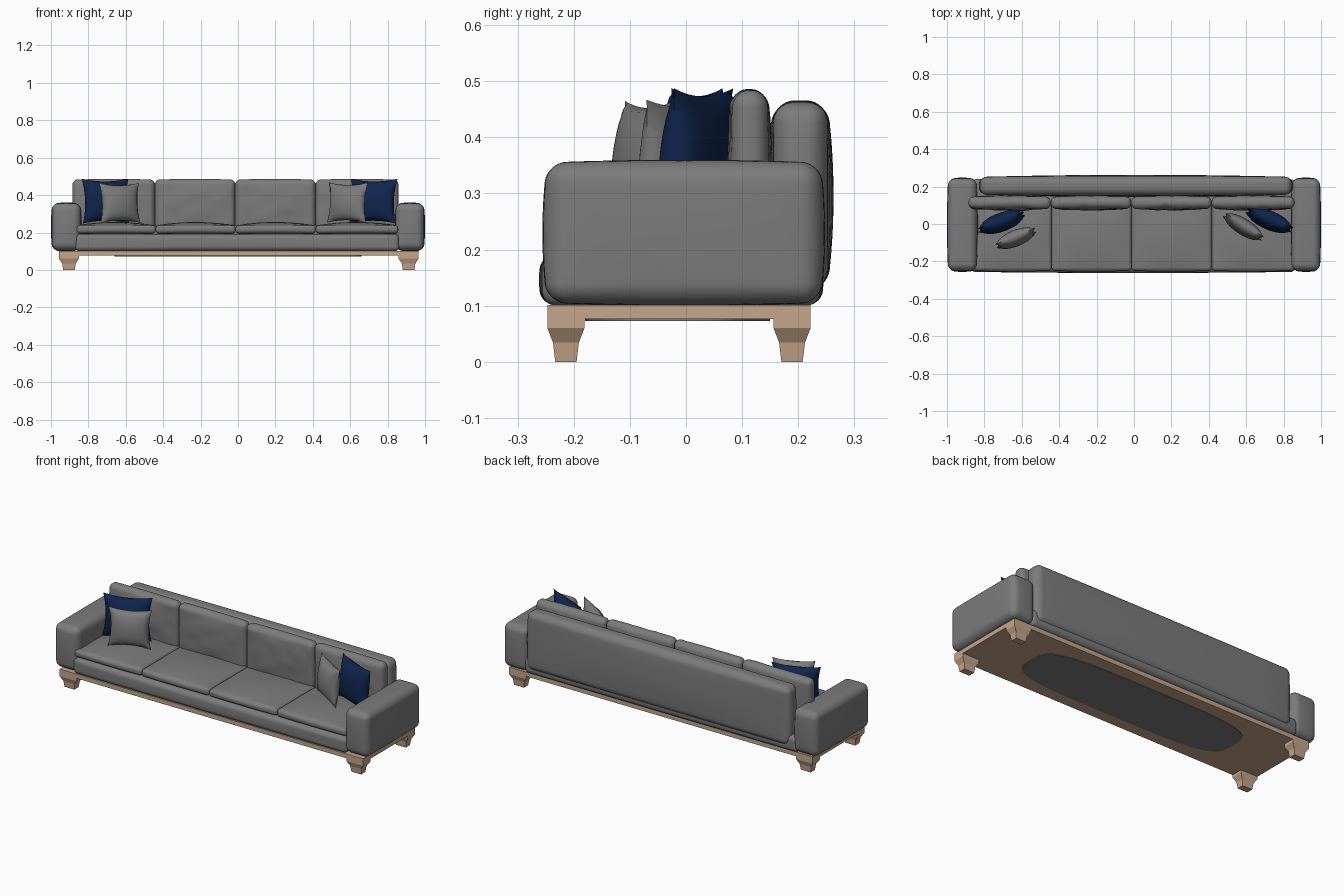
import bpy, bmesh, math
from mathutils import Vector, Matrix, noise

if "Cube" in bpy.data.objects:
    bpy.data.objects.remove(bpy.data.objects["Cube"])


def material(name, rgb):
    m = bpy.data.materials.new(name)
    m.diffuse_color = (*rgb, 1)
    m.use_nodes = True
    m.node_tree.nodes["Principled BSDF"].inputs["Base Color"].default_value = m.diffuse_color
    return m


GREY = material("grey_fabric", (0.2, 0.2, 0.2))
BLUE = material("navy_fabric", (0.005, 0.018, 0.075))
WOOD = material("light_wood", (0.56, 0.38, 0.26))


def finish(name, bm, mat, angle=40):
    bmesh.ops.recalc_face_normals(bm, faces=bm.faces)
    me = bpy.data.meshes.new(name)
    bm.to_mesh(me)
    bm.free()
    me.materials.append(mat)
    ob = bpy.data.objects.new(name, me)
    bpy.context.collection.objects.link(ob)
    bpy.context.view_layer.objects.active = ob
    ob.select_set(True)
    bpy.ops.object.shade_smooth_by_angle(angle=math.radians(angle))
    ob.select_set(False)
    return ob


def soft_box(name, lo, hi, r, puff=(0, 0, 0), mat=GREY, wrinkle=0.0):
    """Rounded box whose faces swell by puff along each axis."""
    lo, hi = Vector(lo), Vector(hi)
    mid, half = (lo + hi) / 2, (hi - lo) / 2
    half -= Vector(puff)
    r = min(r, min(half) * 0.98)
    corner, flat = 4, 10
    n = 2 * corner + flat
    bm = bmesh.new()
    bmesh.ops.create_cube(bm, size=2)
    bmesh.ops.subdivide_edges(bm, edges=bm.edges[:], cuts=n - 1, use_grid_fill=True)

    def tick(t, h):
        k = (t + 1) / 2 * n - n / 2
        a, inner = abs(k), h - r
        if a <= flat / 2:
            p = inner * a / (flat / 2)
        else:
            p = inner + r * math.tan((a - flat / 2) / corner * math.pi / 4)
        return math.copysign(p, k)

    for v in bm.verts:
        p = Vector([tick(v.co[i], half[i]) for i in range(3)])
        core = Vector([max(-(half[i] - r), min(half[i] - r, p[i])) for i in range(3)])
        d = p - core
        if d.length > 1e-7:
            p = core + d.normalized() * r
        u = [max(-1, min(1, p[i] / half[i])) for i in range(3)]
        swell = Vector()
        for i in range(3):
            j, k = (i + 1) % 3, (i + 2) % 3
            swell[i] = puff[i] * u[i] * (1 - u[j] ** 2) * (1 - u[k] ** 2)
        p += swell
        if wrinkle and u[1] < 0:
            p.y += wrinkle * noise.noise((p + mid) * 16) * (1 - u[0] ** 4)
        v.co = mid + p
    return finish(name, bm, mat)


def pillow(name, centre, size, height, thick, turn, lean, mat):
    """Square throw pillow with pinched corners and a sharp seam."""
    bm = bmesh.new()
    n = 16
    for side in (-1, 1):
        g = bmesh.ops.create_grid(bm, x_segments=n, y_segments=n, size=1)
        for v in g["verts"]:
            u, w = v.co.x, v.co.y
            t = (max(0, 1 - u * u) * max(0, 1 - w * w)) ** 0.55
            v.co = ((u * (1 - 0.12 * (1 - w * w) * u * u)) * size / 2,
                    side * t * thick / 2,
                    (w * (1 - 0.12 * (1 - u * u) * w * w)) * height / 2)
    bmesh.ops.remove_doubles(bm, verts=bm.verts, dist=1e-5)
    rot = Matrix.Rotation(math.radians(turn), 4, 'Z') @ Matrix.Rotation(math.radians(lean), 4, 'X')
    bmesh.ops.transform(bm, matrix=Matrix.Translation(centre) @ rot, verts=bm.verts)
    return finish(name, bm, mat, 75)


# Arms
soft_box("arm_left", (-1, -0.256, 0.1), (-0.835, 0.248, 0.36), 0.035, (0.006, 0.008, 0.005))
soft_box("arm_right", (0.838, -0.256, 0.1), (1, 0.248, 0.36), 0.035, (0.006, 0.008, 0.005))

# Upholstered body under the seat
soft_box("seat_rail", (-0.872, -0.262, 0.1), (0.862, 0.245, 0.192), 0.025, (0, 0.006, 0))

# Seat and back cushions
seams = [-0.868, -0.44, -0.013, 0.416, 0.856]
back_seams = [-0.885, -0.445, -0.015, 0.415, 0.858]
for i in range(4):
    soft_box(f"seat_cushion_{i + 1}", (seams[i], -0.255, 0.178), (seams[i + 1], 0.12, 0.256),
             0.016, (0, 0.006, 0.018))
    soft_box(f"back_cushion_{i + 1}", (back_seams[i], 0.074, 0.215), (back_seams[i + 1], 0.154, 0.486),
             0.028, (0, 0.009, 0.003), wrinkle=0.008)

# Backrest
soft_box("backrest", (-0.83, 0.145, 0.125), (0.85, 0.263, 0.466), 0.035, (0.01, 0.011, 0.004))

# Throw pillows
pillow("navy_pillow_left", (-0.708, 0.01, 0.368), 0.265, 0.24, 0.1, 20, -5, BLUE)
pillow("grey_pillow_left", (-0.632, -0.076, 0.358), 0.23, 0.215, 0.085, 22, -6, GREY)
pillow("navy_pillow_right", (0.724, 0.02, 0.368), 0.27, 0.24, 0.1, -23, -6, BLUE)
pillow("grey_pillow_right", (0.585, -0.015, 0.36), 0.245, 0.215, 0.085, -32, -6, GREY)

# Wooden base plate
bm = bmesh.new()
bmesh.ops.create_cube(bm, size=1)
for v in bm.verts:
    v.co = Vector((0.004 + v.co.x * 1.922, -0.0125 + v.co.y * 0.469, 0.0885 + v.co.z * 0.025))
finish("base_plate", bm, WOOD)

# Fabric panel showing beneath the base
bm = bmesh.new()
ring = []
for k in range(64):
    a = math.tau * k / 64
    c, s = math.cos(a), math.sin(a)
    ring.append(bm.verts.new((0.66 * math.copysign(abs(c) ** 0.5, c),
                              -0.015 + 0.165 * math.copysign(abs(s) ** 0.5, s), 0.08)))
face = bm.faces.new(ring)
ext = bmesh.ops.extrude_face_region(bm, geom=[face])
for v in ext["geom"]:
    if isinstance(v, bmesh.types.BMVert):
        v.co.z = 0.073
finish("underside_panel", bm, GREY)

# Tapered legs: (height, half width x, half width y)
LEG = [(0.095, 0.053, 0.033), (0.06, 0.053, 0.033), (0.034, 0.036, 0.023), (0, 0.031, 0.019)]
for sx, cx in (("left", -0.904), ("right", 0.912)):
    for sy, cy in (("front", -0.214), ("back", 0.189)):
        bm = bmesh.new()
        rings = [[bm.verts.new((cx + a * hx, cy + b * hy, z))
                  for a, b in ((-1, -1), (1, -1), (1, 1), (-1, 1))] for z, hx, hy in LEG]
        for r0, r1 in zip(rings, rings[1:]):
            for k in range(4):
                bm.faces.new((r0[k], r0[(k + 1) % 4], r1[(k + 1) % 4], r1[k]))
        bm.faces.new(rings[0])
        bm.faces.new(rings[-1])
        finish(f"leg_{sy}_{sx}", bm, WOOD, 10)
